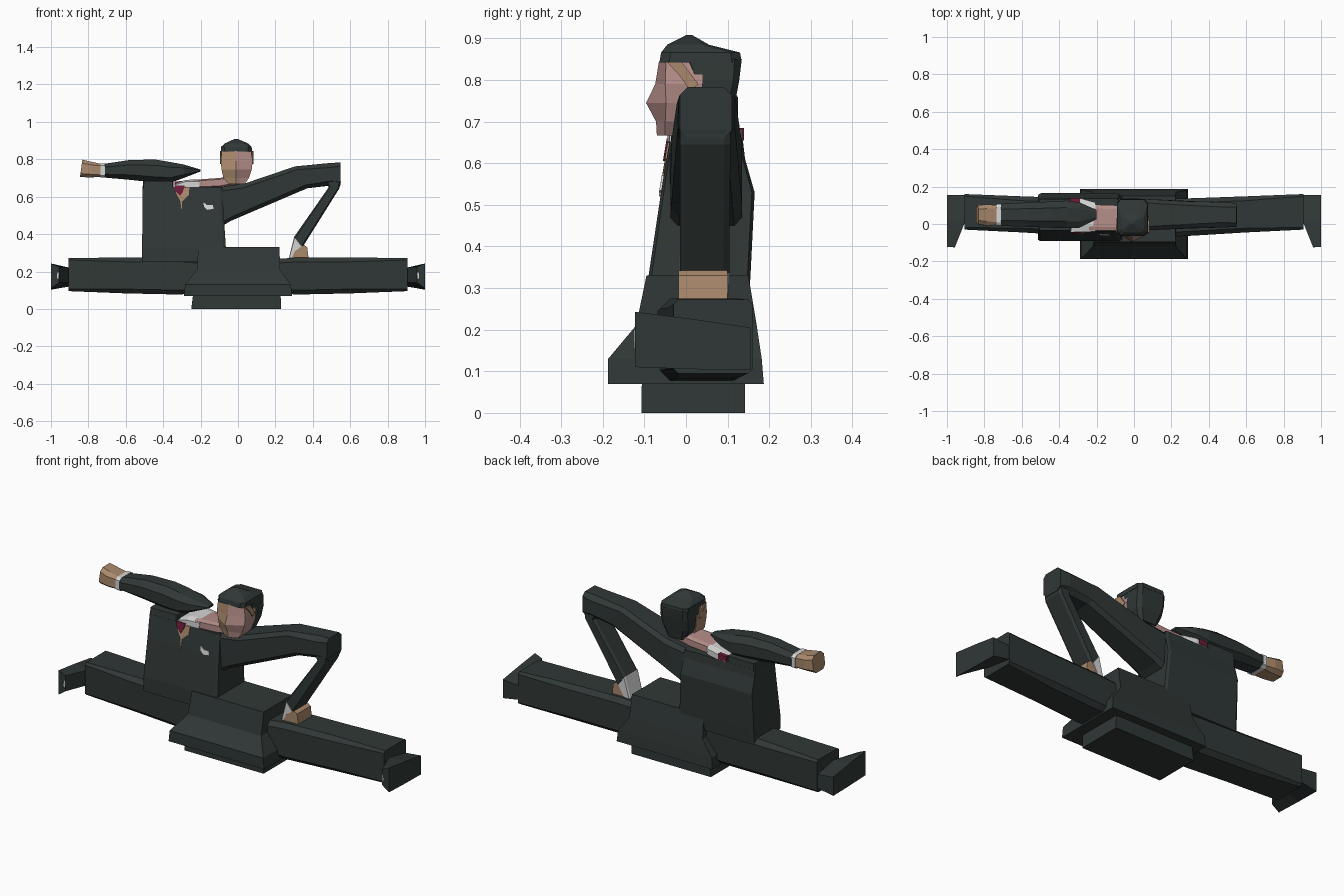
import bpy, bmesh


def material(name, rgb):
    m = bpy.data.materials.new(name)
    m.diffuse_color = (*rgb, 1)
    return m


SUIT = material("dark suit cloth", (0.029, 0.039, 0.037))
TAN = material("tan skin", (0.40, 0.25, 0.15))
PINK = material("pink skin", (0.46, 0.27, 0.25))
WHITE = material("white linen", (0.66, 0.67, 0.66))
WINE = material("wine red tie", (0.15, 0.012, 0.04))


def loft(name, rings, *mats, rule=None):
    """Join equal-length rings of points into a closed, capped solid."""
    bm = bmesh.new()
    vs = [[bm.verts.new(p) for p in r] for r in rings]
    n = len(vs[0])
    for a, b in zip(vs, vs[1:]):
        for i in range(n):
            j = (i + 1) % n
            bm.faces.new((a[i], a[j], b[j], b[i]))
    bm.faces.new(vs[0])
    bm.faces.new(vs[-1])
    bmesh.ops.recalc_face_normals(bm, faces=bm.faces)
    me = bpy.data.meshes.new(name)
    for m in mats:
        me.materials.append(m)
    if rule:
        for f in bm.faces:
            f.material_index = rule(f)
    bm.to_mesh(me)
    bm.free()
    ob = bpy.data.objects.new(name, me)
    bpy.context.collection.objects.link(ob)
    return ob


def sec(a, b, y0, y1, c=0.0):
    """Section across a limb: from a to b in the xz plane, y0 to y1 deep, c = corner cut."""
    def at(t, y):
        return (a[0] + (b[0] - a[0]) * t, y, a[1] + (b[1] - a[1]) * t)
    if not c:
        return [at(0, y0), at(1, y0), at(1, y1), at(0, y1)]
    d = (y1 - y0) * c
    return [at(c, y0), at(1 - c, y0), at(1, y0 + d), at(1, y1 - d),
            at(1 - c, y1), at(c, y1), at(0, y1 - d), at(0, y0 + d)]


def level(z, x0, x1, y0, y1, c=0.0):
    return sec((x0, z), (x1, z), y0, y1, c)


def prism(name, pts, y0, y1, mat):
    return loft(name, [[(x, y, z) for x, z in pts] for y in (y0, y1)], mat)


def chest_plate(name, pts, off, mat):
    """Thin plate that follows the sloping chest front."""
    def front(z):
        if z < 0.53:
            return -0.09 + (z - 0.33) * 0.15
        return -0.06 + (z - 0.53) * 0.167
    return loft(name, [[(x, front(z) - o, z) for x, z in pts] for o in (off, off - 0.008)], mat)


# Hips and flared jacket skirt
loft("seat", [level(0, -0.25, 0.23, -0.107, 0.142),
              level(0.2, -0.225, 0.225, -0.105, 0.142)], SUIT)
loft("jacket_skirt", [level(0.07, -0.289, 0.289, -0.187, 0.187),
                      level(0.13, -0.283, 0.283, -0.187, 0.182),
                      level(0.21, -0.22, 0.225, -0.12, 0.17),
                      level(0.33, -0.212, 0.222, -0.095, 0.15)], SUIT)

# Legs in the splits, and shoes
for side, s in (("right", 1), ("left", -1)):
    loft(side + "_leg", [sec((s * x, z0), (s * x, z1), y0, y1, 0.12) for x, z0, z1, y0, y1 in (
        (0.18, 0.085, 0.265, -0.07, 0.135), (0.32, 0.077, 0.275, -0.062, 0.138),
        (0.60, 0.083, 0.275, -0.045, 0.148))]
        + [sec((s * 0.905, 0.095), (s * 0.905, 0.272), -0.03, 0.16, 0.06)], SUIT)
    loft(side + "_shoe", [[(s * x, y, z) for x, z in pts] for y, pts in (
        (0.155, [(0.9, 0.12), (0.9, 0.195), (1, 0.205), (1, 0.103)]),
        (0.02, [(0.9, 0.14), (0.9, 0.22), (1, 0.225), (1, 0.105)]),
        (-0.123, [(0.957, 0.14), (0.957, 0.225), (1, 0.243), (1, 0.11)]))], SUIT)
    prism(side + "_toe_shine", [(s * 0.957, 0.19), (s * 0.965, 0.2), (s * 0.968, 0.17),
                                (s * 0.962, 0.155)], -0.125, -0.121, WHITE)

# Jacket body, shifted to the left of the hips, with a raised outer shoulder
loft("jacket", [level(0.25, -0.513, -0.065, -0.092, 0.15, 0.03),
                level(0.33, -0.513, -0.065, -0.09, 0.155, 0.03),
                level(0.53, -0.51, -0.078, -0.06, 0.165, 0.03),
                level(0.61, -0.51, -0.082, -0.047, 0.142, 0.03),
                level(0.652, -0.51, -0.085, -0.04, 0.137, 0.03)], SUIT)
loft("left_shoulder", [level(0.64, -0.51, -0.345, -0.041, 0.137, 0.03),
                       level(0.685, -0.508, -0.345, -0.034, 0.134, 0.03)], SUIT)

# Shirt front, tie and pocket square
chest_plate("shirt_opening", [(-0.335, 0.645), (-0.26, 0.65), (-0.262, 0.61), (-0.298, 0.575),
                              (-0.302, 0.52), (-0.308, 0.575), (-0.332, 0.62)], 0.004, TAN)
chest_plate("tie", [(-0.34, 0.66), (-0.285, 0.66), (-0.295, 0.625), (-0.31, 0.605),
                    (-0.335, 0.63)], 0.008, WINE)
chest_plate("pocket_square", [(-0.185, 0.57), (-0.165, 0.555), (-0.135, 0.555), (-0.13, 0.535),
                              (-0.165, 0.53), (-0.182, 0.545)], 0.005, WHITE)
loft("collar", [sec((-0.34, 0.64), (-0.335, 0.67), -0.042, 0.137, 0.2),
                sec((-0.27, 0.642), (-0.28, 0.69), -0.044, 0.135, 0.2),
                sec((-0.208, 0.642), (-0.205, 0.692), -0.04, 0.115, 0.2)], WHITE)
prism("tie_band", [(-0.34, 0.655), (-0.34, 0.68), (-0.29, 0.685), (-0.29, 0.655)], 0.115, 0.139, WINE)

# Neck stretched sideways to the head
loft("neck", [sec((-0.24, 0.645), (-0.24, 0.69), -0.036, 0.105, 0.15),
              sec((-0.1, 0.65), (-0.1, 0.7), -0.036, 0.1, 0.15),
              sec((0.03, 0.67), (0.03, 0.72), -0.03, 0.095, 0.2)], PINK)

# Face with a nose ridge; one half and the temples are tan
face_rings = [[(x0, 0.04, z), (x0, y, z), (-0.012, nose, z), (x1, y, z), (x1, 0.04, z)]
              for z, x0, x1, y, nose in ((0.667, -0.05, 0.036, -0.05, -0.07),
                                         (0.70, -0.078, 0.058, -0.05, -0.072),
                                         (0.745, -0.088, 0.073, -0.048, -0.096),
                                         (0.79, -0.092, 0.079, -0.05, -0.074),
                                         (0.845, -0.087, 0.07, -0.048, -0.065))]
loft("face", face_rings, PINK, TAN,
     rule=lambda f: int(f.calc_center_median().x < -0.02 and abs(f.normal.z) < 0.9))
for side, x, d in (("right", 0.073, 0.01), ("left", -0.095, 0.01)):
    loft(side + "_ear", [[(x + o, y, z) for y, z in ((-0.045, 0.843), (-0.01, 0.843), (0.03, 0.79),
                                                    (0.01, 0.775), (-0.015, 0.81))]
                         for o in (0, d)], TAN)

# Hair: crown over the face and mass down the back
loft("hair_back", [level(0.68, -0.06, 0.045, 0.005, 0.105, 0.15),
                   level(0.74, -0.085, 0.07, 0.012, 0.117, 0.15),
                   level(0.80, -0.091, 0.076, 0.012, 0.128, 0.12),
                   level(0.85, -0.09, 0.073, -0.01, 0.134, 0.12)], SUIT)
loft("hair_crown", [level(0.842, -0.092, 0.075, -0.064, 0.134, 0.12),
                    level(0.866, -0.091, 0.073, -0.06, 0.13, 0.12),
                    level(0.885, -0.07, 0.053, -0.045, 0.055, 0.15),
                    level(0.908, -0.02, 0.0, 0.0, 0.015, 0.15)], SUIT)

# Left arm, stretched straight out
loft("left_sleeve", [sec((x, z0), (x, z1), y0, y1, 0.25) for x, z0, z1, y0, y1 in (
    (-0.20, 0.735, 0.745, 0.025, 0.075), (-0.29, 0.70, 0.772, -0.02, 0.115),
    (-0.36, 0.675, 0.785, -0.022, 0.125), (-0.44, 0.675, 0.798, -0.02, 0.12),
    (-0.575, 0.69, 0.797, -0.015, 0.115), (-0.712, 0.702, 0.776, -0.01, 0.108))], SUIT)
loft("left_cuff", [sec((x, 0.703), (x, 0.777), -0.009, 0.107, 0.15) for x in (-0.71, -0.734)], WHITE)
loft("left_hand", [sec((-0.73, 0.706), (-0.73, 0.775), -0.005, 0.10, 0.15),
                   sec((-0.79, 0.703), (-0.785, 0.787), -0.01, 0.105, 0.2),
                   sec((-0.845, 0.705), (-0.832, 0.798), 0.0, 0.10, 0.2)], TAN)

# Right arm, bent with the hand on the thigh
loft("right_upper_sleeve", [sec((-0.09, 0.44), (-0.085, 0.652), -0.038, 0.135, 0.1),
                            sec((-0.04, 0.47), (0.04, 0.672), -0.036, 0.135, 0.12),
                            sec((0.37, 0.645), (0.305, 0.762), -0.022, 0.12, 0.15),
                            sec((0.50, 0.66), (0.49, 0.78), -0.018, 0.118, 0.2),
                            sec((0.548, 0.66), (0.549, 0.783), -0.015, 0.11, 0.15)], SUIT)
loft("right_lower_sleeve", [sec((0.47, 0.68), (0.55, 0.68), -0.015, 0.107, 0.12),
                            sec((0.485, 0.65), (0.542, 0.645), -0.015, 0.107, 0.12),
                            sec((0.30, 0.385), (0.345, 0.33), -0.015, 0.104, 0.12)], SUIT)
loft("right_cuff", [sec((0.30, 0.385), (0.342, 0.33), -0.016, 0.104, 0.08),
                    sec((0.265, 0.245), (0.30, 0.262), -0.014, 0.10, 0.08)], WHITE)
prism("right_hand", [(0.272, 0.247), (0.305, 0.31), (0.352, 0.342), (0.37, 0.33), (0.38, 0.25)],
      -0.018, 0.10, TAN)
